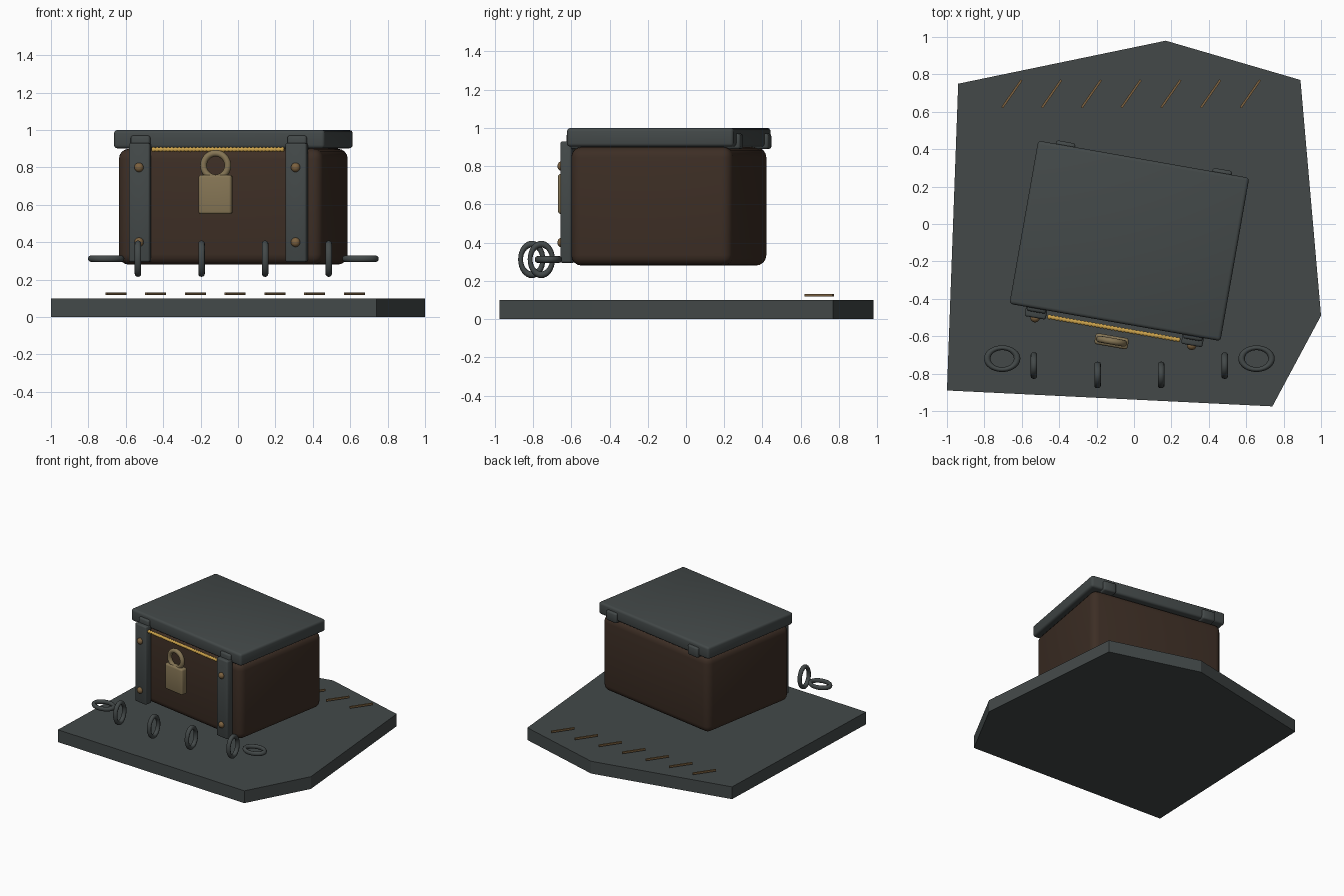
import bpy
import bmesh
import math
from mathutils import Matrix, Vector

default = bpy.data.objects.get("Cube")
if default:
    bpy.data.objects.remove(default, do_unlink=True)


def material(name, rgb):
    mat = bpy.data.materials.new(name)
    mat.use_nodes = True
    mat.diffuse_color = (*rgb, 1)
    mat.node_tree.nodes["Principled BSDF"].inputs["Base Color"].default_value = (*rgb, 1)
    return mat


SLATE = material("dark slate", (0.056, 0.066, 0.066))
WOOD = material("dark brown wood", (0.046, 0.027, 0.018))
BRASS = material("dull brass", (0.235, 0.178, 0.09))
BRONZE = material("bronze", (0.2, 0.12, 0.05))
GOLD = material("gold", (0.6, 0.36, 0.07))

# The chest is turned slightly on its slab
CHEST = Matrix.Translation((-0.025, -0.09, 0)) @ Matrix.Rotation(math.radians(-10), 4, "Z")
WORLD = Matrix.Identity(4)


def finish(name, bm, mat, frame, bevel=0, segments=2, smooth=True):
    bmesh.ops.recalc_face_normals(bm, faces=bm.faces)
    mesh = bpy.data.meshes.new(name)
    bm.to_mesh(mesh)
    bm.free()
    mesh.materials.append(mat)
    obj = bpy.data.objects.new(name, mesh)
    obj.matrix_world = frame
    bpy.context.collection.objects.link(obj)
    if bevel:
        mod = obj.modifiers.new("rounded edges", "BEVEL")
        mod.width = bevel
        mod.segments = segments
    if smooth:
        for face in mesh.polygons:
            face.use_smooth = True
    return obj


def box(name, centre, size, mat, frame=CHEST, bevel=0, segments=2):
    bm = bmesh.new()
    bmesh.ops.create_cube(bm, size=1, matrix=Matrix.Diagonal((*size, 1)))
    return finish(name, bm, mat, frame @ Matrix.Translation(centre), bevel, segments, bevel > 0)


def ball(name, centre, scale, mat, frame=CHEST):
    bm = bmesh.new()
    bmesh.ops.create_uvsphere(bm, u_segments=16, v_segments=10, radius=1,
                              matrix=Matrix.Diagonal((*scale, 1)))
    return finish(name, bm, mat, frame @ Matrix.Translation(centre))


def lathe(name, profile, mat, frame, steps, closed):
    """Spin (radius, height) points around the local z axis."""
    bm = bmesh.new()
    verts = [bm.verts.new((r, 0, z)) for r, z in profile]
    pairs = list(zip(verts, verts[1:]))
    if closed:
        pairs.append((verts[-1], verts[0]))
    edges = [bm.edges.new(p) for p in pairs]
    bmesh.ops.spin(bm, geom=verts + edges, cent=(0, 0, 0), axis=(0, 0, 1),
                   angle=math.tau, steps=steps)
    bmesh.ops.remove_doubles(bm, verts=bm.verts, dist=0.0005)
    return finish(name, bm, mat, frame)


def ring(name, centre, major, minor, mat, turn, frame=WORLD, squash=1):
    circle = [(major + minor * math.cos(math.tau * i / 12),
               minor * math.sin(math.tau * i / 12)) for i in range(12)]
    place = frame @ Matrix.Translation(centre) @ turn @ Matrix.Diagonal((1, squash, 1, 1))
    return lathe(name, circle, mat, place, 32, True)


# Irregular stone slab
outline = [(-1, -0.89), (0.74, -0.975), (1, -0.49), (0.89, 0.77), (0.17, 0.98), (-0.94, 0.75)]
bm = bmesh.new()
floor = bm.faces.new([bm.verts.new((x, y, 0)) for x, y in outline])
top = bmesh.ops.extrude_face_region(bm, geom=[floor])["geom"]
bmesh.ops.translate(bm, vec=Vector((0, 0, 0.1)),
                    verts=[g for g in top if isinstance(g, bmesh.types.BMVert)])
finish("slab", bm, SLATE, WORLD, smooth=False)

# Chest body and lid
box("chest_body", (0, 0, 0.59), (1.11, 0.86, 0.62), WOOD, bevel=0.055, segments=4)
box("chest_lid", (0, 0, 0.951), (1.146, 0.886, 0.098), SLATE, bevel=0.018, segments=3)

# Iron straps, lid bands and rivets
for side, x in (("right", -0.425), ("left", 0.425)):
    box(f"{side}_strap", (x, -0.463, 0.612), (0.115, 0.06, 0.635), SLATE, bevel=0.01)
    box(f"{side}_lid_band", (x, 0, 0.93), (0.105, 0.925, 0.08), SLATE, bevel=0.012)
    for place, z in (("lower", 0.4), ("upper", 0.8)):
        ball(f"{side}_{place}_rivet", (x, -0.495, z), (0.025, 0.022, 0.025), BRONZE)

# Ribbed gold cord under the lid
ribs, half = 36, 0.36
cord = [(0, -half)]
for i in range(ribs):
    z = -half + 2 * half * i / ribs
    cord += [(0.009, z), (0.015, z + half / ribs)]
cord += [(0.009, half), (0, half)]
lathe("gold_cord", cord, GOLD,
      CHEST @ Matrix.Translation((0, -0.475, 0.896)) @ Matrix.Rotation(math.pi / 2, 4, "Y"), 10, False)

# Padlock
box("padlock_body", (0, -0.545, 0.655), (0.18, 0.06, 0.21), BRASS, bevel=0.014, segments=3)
ring("padlock_shackle", (0, -0.545, 0.81), 0.066, 0.018, BRASS,
     Matrix.Rotation(math.pi / 2, 4, "X"), CHEST)

# Loose chain links: four upright, two lying flat at the ends
upright = Matrix.Rotation(math.pi / 2, 4, "Y")
for i, y in enumerate((-0.757, -0.807, -0.807, -0.757)):
    ring(f"upright_link_{i + 1}", (-0.535 + 0.34 * i, y, 0.312), 0.08, 0.0175, SLATE, upright, squash=0.73)
for side, x in (("right", -0.705), ("left", 0.655)):
    ring(f"{side}_flat_link", (x, -0.72, 0.312), 0.08, 0.0175, SLATE, WORLD, squash=0.73)

# Row of slanted bronze slivers behind the chest
for i in range(7):
    slant = Matrix.Translation((-0.653 + 0.2125 * i, 0.696, 0.125)) @ Matrix.Rotation(math.radians(55), 4, "Z")
    box(f"sliver_{i + 1}", (0, 0, 0), (0.18, 0.012, 0.014), BRONZE, slant)
